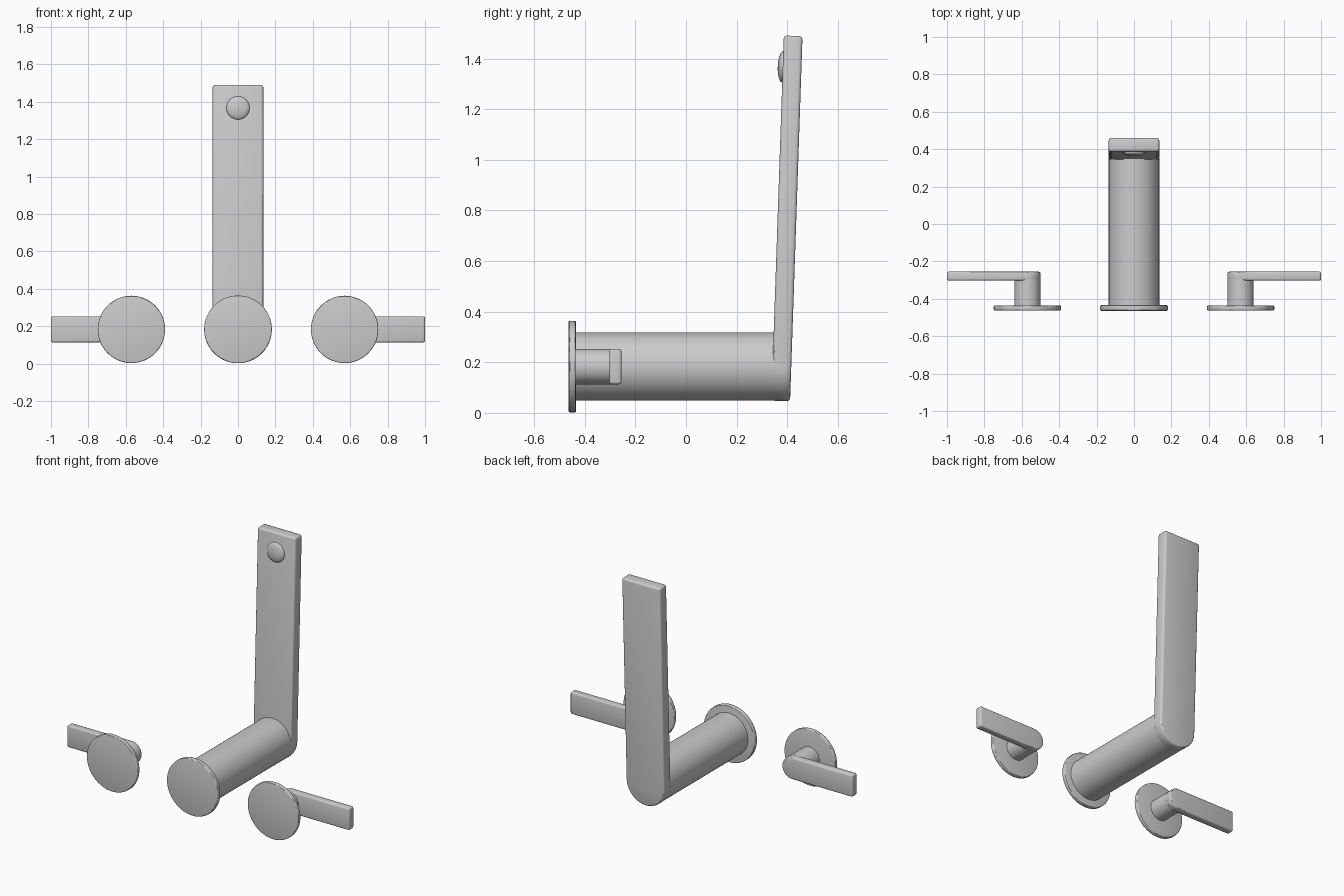
import bpy, bmesh, math
from mathutils import Matrix, Vector

if "Cube" in bpy.data.objects:
    bpy.data.objects.remove(bpy.data.objects["Cube"])

ZC = 0.183  # height of all the axes


def finish(bm, name, bevel):
    bmesh.ops.recalc_face_normals(bm, faces=bm.faces)
    me = bpy.data.meshes.new(name)
    bm.to_mesh(me)
    bm.free()
    ob = bpy.data.objects.new(name, me)
    bpy.context.collection.objects.link(ob)
    bpy.ops.object.select_all(action='DESELECT')
    bpy.context.view_layer.objects.active = ob
    ob.select_set(True)
    if bevel:
        mod = ob.modifiers.new("edge_rounding", 'BEVEL')
        mod.width = bevel
        mod.segments = 3
        mod.limit_method = 'ANGLE'
        bpy.ops.object.modifier_apply(modifier=mod.name)
    bpy.ops.object.shade_smooth_by_angle(angle=math.radians(30))
    return ob


def cylinder(name, x, r, y0, y1, bevel=0.0):
    """Cylinder along y at height ZC."""
    bm = bmesh.new()
    mat = Matrix.Translation((x, (y0 + y1) / 2, ZC)) @ Matrix.Rotation(math.pi / 2, 4, 'X')
    bmesh.ops.create_cone(bm, cap_ends=True, segments=64, radius1=r, radius2=r,
                          depth=y1 - y0, matrix=mat)
    return finish(bm, name, bevel)


def slab(name, origin, u, v, r, length, thick, bevel):
    """Bar with one round end at origin, running along u, width along v."""
    u, v, origin = Vector(u), Vector(v), Vector(origin)
    n = 32
    outline = [(length, -r), (length, r)]
    for i in range(n + 1):
        a = math.pi / 2 + math.pi * i / n
        outline.append((r * math.cos(a), r * math.sin(a)))
    bm = bmesh.new()
    face = bm.faces.new([bm.verts.new(origin + u * a + v * b) for a, b in outline])
    ext = bmesh.ops.extrude_face_region(bm, geom=[face])
    verts = [e for e in ext['geom'] if isinstance(e, bmesh.types.BMVert)]
    bmesh.ops.translate(bm, verts=verts, vec=u.cross(v) * thick)
    return finish(bm, name, bevel)


# Central spout: wall flange, barrel and leaning flat arm
cylinder("spout_flange", 0, 0.181, -0.464, -0.434, 0.006)
cylinder("spout_barrel", 0, 0.135, -0.44, 0.352)
t = math.radians(1.95)
u = Vector((0, math.sin(t), math.cos(t)))
base = Vector((0, 0.342, ZC))
slab("spout_arm", base, u, (1, 0, 0), 0.135, 1.309, 0.074, 0.013)

# Domed outlet on the front of the arm
bm = bmesh.new()
mat = (Matrix.Translation(base + u * 1.185) @ Matrix.Rotation(-t, 4, 'X')
       @ Matrix.Diagonal((1, 0.32, 1, 1)))
bmesh.ops.create_uvsphere(bm, u_segments=32, v_segments=20, radius=0.062, matrix=mat)
finish(bm, "spout_outlet", 0)

# Left and right handles: flange, stem and lever
for side, s in (("left", -1), ("right", 1)):
    x = 0.57 * s
    cylinder(f"{side}_flange", x, 0.18, -0.462, -0.436, 0.006)
    cylinder(f"{side}_stem", x, 0.07, -0.44, -0.295)
    slab(f"{side}_lever", (x, -0.303, ZC), (s, 0, 0), (0, 0, -s), 0.07, 0.43, 0.048, 0.01)
